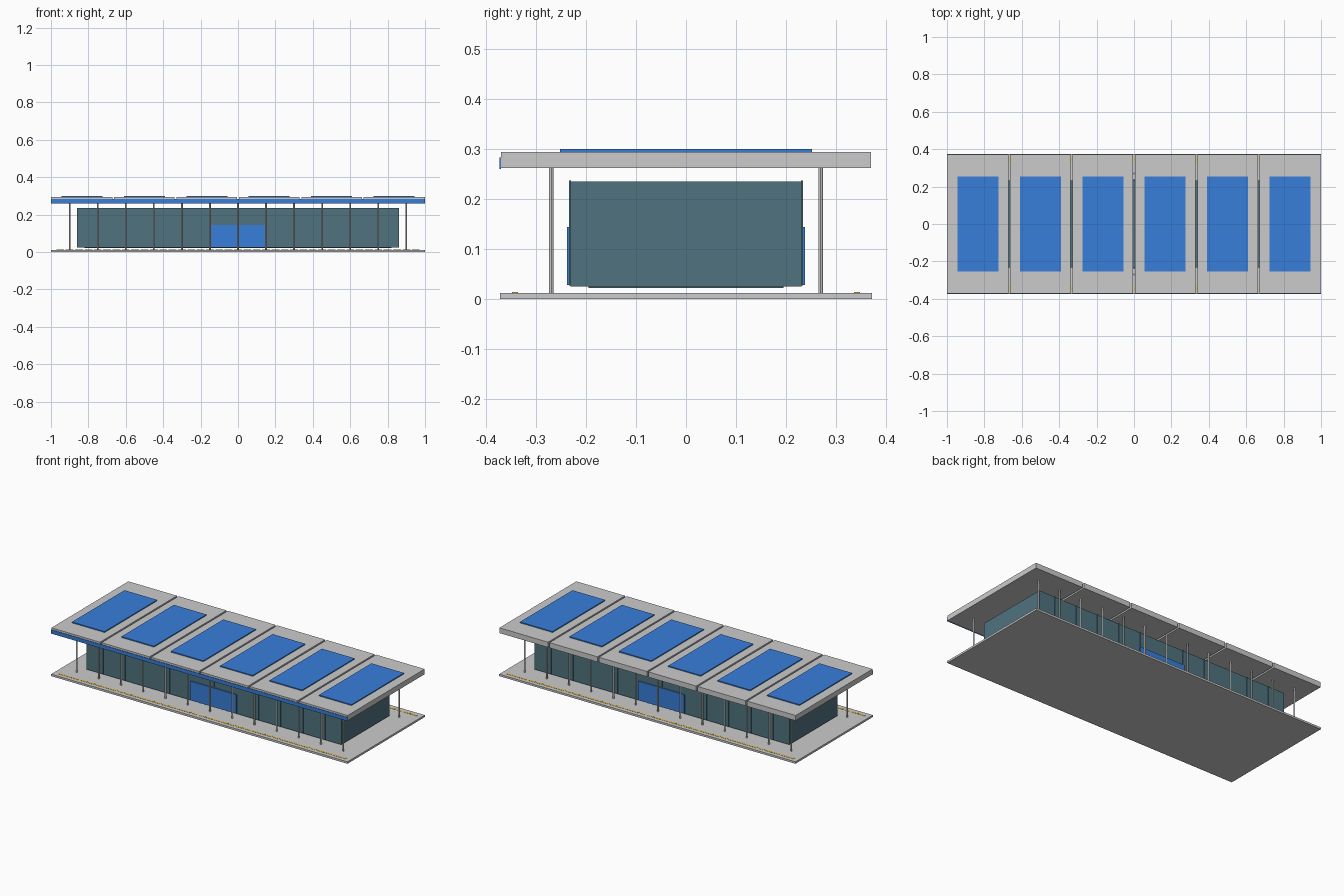
import bpy

if "Cube" in bpy.data.objects:
    bpy.data.objects.remove(bpy.data.objects["Cube"])


def material(name, color):
    m = bpy.data.materials.new(name)
    m.diffuse_color = (*color, 1)
    m.use_nodes = True
    m.node_tree.nodes["Principled BSDF"].inputs["Base Color"].default_value = m.diffuse_color
    return m


BLUE = material("blue", (0.04, 0.21, 0.70))
GLASS = material("dark_glass", (0.08, 0.17, 0.21))
YELLOW = material("yellow", (0.85, 0.55, 0.06))


def box(name, x, y, z, mat=None):
    """Box from (min, max) ranges on each axis."""
    bpy.ops.mesh.primitive_cube_add(size=1, location=[(a + b) / 2 for a, b in (x, y, z)])
    ob = bpy.context.object
    ob.name = name
    ob.scale = [b - a for a, b in (x, y, z)]
    bpy.ops.object.transform_apply(location=False, rotation=False, scale=True)
    if mat:
        ob.data.materials.append(mat)
    return ob


def array(ob, count, step):
    m = ob.modifiers.new("repeat", 'ARRAY')
    m.count = count
    m.use_relative_offset = False
    m.use_constant_offset = True
    m.constant_offset_displace = (step, 0, 0)


# Platform slab
box("platform", (-1, 1), (-0.373, 0.373), (0, 0.012))

# Glazed hall with a slightly recessed floor slab
box("hall", (-0.86, 0.86), (-0.232, 0.232), (0.025, 0.235), GLASS)
box("hall_floor", (-0.82, 0.82), (-0.195, 0.195), (0.022, 0.026), GLASS)

for side, s in (("front", -1), ("back", 1)):
    def span(a, b):
        return tuple(sorted((s * a, s * b)))

    # Facade mullions lined up with the columns
    mullion = box(side + "_mullions", (-0.753, -0.747), span(0.231, 0.235), (0.027, 0.237), GLASS)
    array(mullion, 11, 0.15)

    # Entrance doors
    box(side + "_door", (-0.155, 0.155), span(0.231, 0.239), (0.028, 0.144), BLUE)

    # Row of round columns
    bpy.ops.mesh.primitive_cylinder_add(vertices=12, radius=0.0048, depth=0.251,
                                        location=(-0.9, s * 0.27, 0.1375))
    column = bpy.context.object
    column.name = side + "_columns"
    bpy.ops.object.shade_smooth_by_angle()
    array(column, 13, 0.15)

    # Tactile warning strip made of short tiles
    tile = box(side + "_warning_strip", (-0.971, -0.929), span(0.337, 0.349), (0.0115, 0.0132), YELLOW)
    array(tile, 39, 0.05)

# Six roof panels with open joints between them, each with a raised skylight
for i in range(6):
    x0, x1 = -1 + i / 3, -1 + (i + 1) / 3
    left = x0 if i == 0 else x0 + 0.005
    right = x1 if i == 5 else x1 - 0.005
    box(f"roof_panel_{i + 1}", (left, right), (-0.371, 0.371), (0.262, 0.294))
    c = (x0 + x1) / 2
    box(f"skylight_{i + 1}", (c - 0.11, c + 0.11), (-0.253, 0.253), (0.293, 0.3), BLUE)

# Blue fascia along the front edge of the roof
box("front_fascia", (-1, 1), (-0.374, -0.3705), (0.26, 0.283), BLUE)
